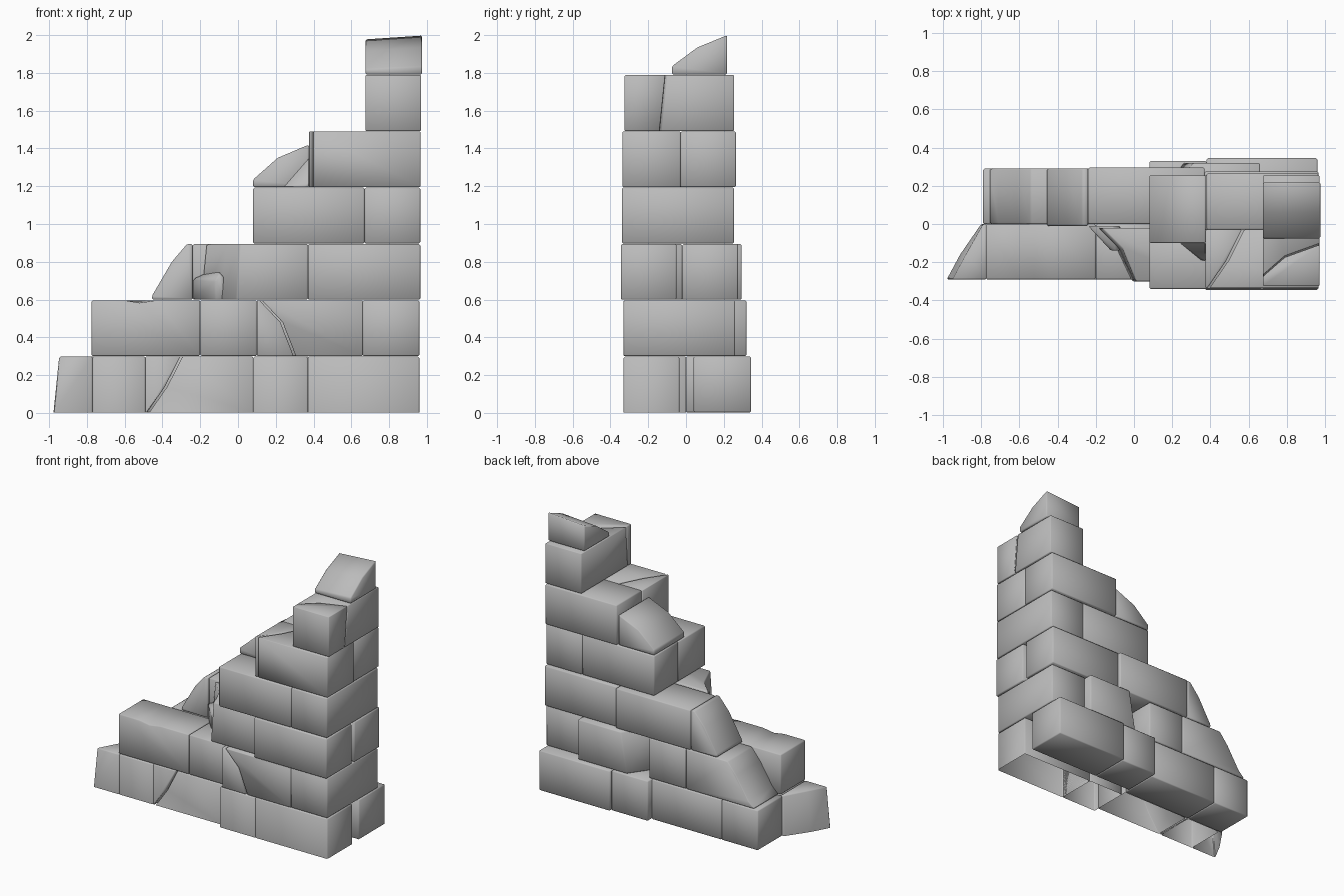
import bpy
import bmesh
from mathutils import Vector

cube = bpy.data.objects.get("Cube")
if cube:
    bpy.data.objects.remove(cube, do_unlink=True)

stone_mat = bpy.data.materials.new("grey stone")
stone_mat.use_nodes = True
GREY = (0.5, 0.5, 0.5, 1)
stone_mat.diffuse_color = GREY
bsdf = stone_mat.node_tree.nodes["Principled BSDF"]
bsdf.inputs["Base Color"].default_value = GREY
bsdf.inputs["Roughness"].default_value = 0.8

ROW = 0.298
AXES = {"xy": (0, 1, 2), "xz": (0, 2, 1), "yz": (1, 2, 0)}


def stone(name, plane, outline, lo, hi, far=None, bevel=0.007):
    """Extrude an outline along the axis across its plane; far reshapes the far end."""
    a, b, c = AXES[plane]
    bm = bmesh.new()
    rings = []
    for points, depth in ((outline, lo), (far or outline, hi)):
        ring = []
        for p in points:
            co = Vector()
            co[a], co[b], co[c] = p[0], p[1], depth
            ring.append(bm.verts.new(co))
        rings.append(ring)
    near, end = rings
    bm.faces.new(near)
    bm.faces.new(end)
    for i in range(len(near)):
        j = (i + 1) % len(near)
        bm.faces.new((near[i], near[j], end[j], end[i]))
    bmesh.ops.recalc_face_normals(bm, faces=bm.faces)
    # The front bricks of the bottom row are hollow underneath
    if name.startswith("base_front"):
        under = [f for f in bm.faces if max(v.co.z for v in f.verts) < 0.01]
        bmesh.ops.delete(bm, geom=under, context="FACES")
    mesh = bpy.data.meshes.new(name)
    bm.to_mesh(mesh)
    bm.free()
    mesh.materials.append(stone_mat)
    obj = bpy.data.objects.new(name, mesh)
    bpy.context.collection.objects.link(obj)
    mod = obj.modifiers.new("worn edges", "BEVEL")
    mod.width = bevel
    mod.segments = 1
    mod.limit_method = "ANGLE"
    bpy.ops.object.select_all(action="DESELECT")
    obj.select_set(True)
    bpy.context.view_layer.objects.active = obj
    bpy.ops.object.modifier_apply(modifier=mod.name)
    bpy.ops.object.shade_smooth_by_angle(angle=0.9)


def z(row):
    return row * ROW + 0.003


def brick(name, row, x0, x1, y0, y1):
    stone(name, "xy", [(x0, y0), (x1, y0), (x1, y1), (x0, y1)], z(row), (row + 1) * ROW)


def cracked(name, plane, left, crack, right, lo, hi):
    """Two halves of a block parted by a thin crack; left and right end the outline."""
    gap = 0.006
    stone(name + "_left", plane, left + [(u - gap, v) for u, v in crack], lo, hi, bevel=0.004)
    stone(name + "_right", plane, right + [(u + gap, v) for u, v in crack], lo, hi, bevel=0.004)


# Whole bricks: row, x range, y range
for name, row, *box in [
    ("base_front_short", 0, -0.77, -0.49, -0.29, 0.0),
    ("base_front_middle", 0, 0.08, 0.37, -0.33, -0.035),
    ("base_front_end", 0, 0.37, 0.96, -0.33, -0.035),
    ("base_back_end", 0, 0.38, 0.96, 0.04, 0.345),
    ("base_back_middle", 0, 0.08, 0.38, 0.04, 0.33),
    ("base_back_long", 0, -0.49, 0.08, 0.0, 0.29),
    ("base_back_short", 0, -0.79, -0.49, 0.0, 0.29),
    ("second_front_middle", 1, -0.2, 0.1, -0.29, 0.0),
    ("second_end", 1, 0.66, 0.96, -0.33, 0.26),
    ("second_back_middle", 1, -0.2, 0.1, 0.0, 0.29),
    ("third_front_end", 2, 0.37, 0.965, -0.345, -0.05),
    ("third_back_end", 2, 0.37, 0.965, -0.02, 0.275),
    ("third_back_long", 2, -0.24, 0.37, 0.0, 0.295),
    ("fourth_front", 3, 0.08, 0.67, -0.34, -0.03),
    ("fourth_back", 3, 0.08, 0.67, -0.03, 0.255),
    ("fourth_end", 3, 0.67, 0.965, -0.34, 0.255),
    ("fifth_back", 4, 0.38, 0.965, -0.03, 0.265),
]:
    brick(name, row, *box)

# Bottom row: broken left end and a cracked long brick
stone("base_front_broken_end", "xy",
      [(-0.98, -0.29), (-0.77, -0.29), (-0.77, 0), (-0.8, 0), (-0.91, -0.16)], z(0), ROW,
      far=[(-0.95, -0.29), (-0.77, -0.29), (-0.77, 0), (-0.79, 0), (-0.88, -0.16)])
cracked("base_front_cracked", "xz", [(-0.49, ROW), (-0.49, z(0))],
        [(-0.475, z(0)), (-0.38, 0.14), (-0.3, ROW)],
        [(0.08, ROW), (0.08, z(0))], -0.29, 0.0)

# Second row: chipped front, cracked brick, sloping and diagonal breaks at the back
top = 2 * ROW
stone("second_chipped_front", "xz",
      [(-0.775, z(1)), (-0.2, z(1)), (-0.2, top), (-0.43, top), (-0.52, top - 0.014),
       (-0.6, top), (-0.775, top)], -0.29, 0.0,
      far=[(-0.775, z(1)), (-0.2, z(1)), (-0.2, top), (-0.43, top), (-0.52, top),
           (-0.6, top), (-0.775, top)])
cracked("second_cracked", "xz", [(0.1, top), (0.1, z(1))],
        [(0.3, z(1)), (0.23, 0.48), (0.12, top)],
        [(0.66, top), (0.66, z(1))], -0.33, -0.03)
stone("second_back_diagonal", "xy",
      [(0.66, 0.0), (0.66, 0.32), (0.26, 0.32), (0.14, 0.15), (0.1, 0.0)], z(1), top,
      far=[(0.66, 0.0), (0.66, 0.32), (0.31, 0.32), (0.18, 0.15), (0.1, 0.0)])
stone("second_back_slope", "xz",
      [(-0.76, z(1)), (-0.2, z(1)), (-0.2, top), (-0.54, top), (-0.61, 0.51), (-0.71, 0.35)],
      0.0, 0.29)

# Third row: diagonal front break, loose shard and sloping back end
top = 3 * ROW
stone("third_front_broken", "xy",
      [(-0.01, -0.3), (0.37, -0.3), (0.37, -0.02), (-0.2, -0.02), (-0.09, -0.13)], z(2), top,
      far=[(0.01, -0.3), (0.37, -0.3), (0.37, -0.02), (-0.17, -0.02), (-0.06, -0.13)])
stone("third_shard", "xz",
      [(-0.12, z(2)), (-0.07, z(2)), (-0.075, 0.72), (-0.1, 0.74), (-0.12, 0.7)], -0.14, -0.01,
      far=[(-0.24, z(2)), (-0.07, z(2)), (-0.075, 0.72), (-0.11, 0.77), (-0.24, 0.71)])
stone("third_back_slope", "xz",
      [(-0.455, z(2)), (-0.24, z(2)), (-0.24, top), (-0.27, top), (-0.35, 0.8), (-0.455, 0.62)],
      -0.01, 0.29)

# Fifth row: cracked front brick, broken wedge and the rubble leaning on it
top = 5 * ROW
cracked("fifth_cracked", "xy", [(0.375, -0.03), (0.375, -0.335)],
        [(0.39, -0.335), (0.49, -0.19), (0.57, -0.03)],
        [(0.965, -0.03), (0.965, -0.335)], z(4), top)
stone("fifth_wedge", "xz",
      [(0.08, z(4)), (0.375, z(4)), (0.375, 1.42), (0.21, 1.35), (0.08, 1.235)], -0.1, 0.255)
stone("fifth_rubble", "xz",
      [(0.35, z(4)), (0.375, z(4)), (0.375, 1.22)], -0.19, -0.1,
      far=[(0.24, z(4)), (0.375, z(4)), (0.375, 1.35)], bevel=0.003)

# Sixth row: single upright block split by a crack
CRACK = [(0.675, -0.27), (0.79, -0.17), (0.97, -0.105)]
CRACK_LOW = [(0.675, -0.29), (0.79, -0.2), (0.97, -0.135)]


def split(side, shift, ends):
    low, high = ([(u, v + shift) for u, v in c] for c in (CRACK_LOW, CRACK))
    stone("sixth_block_" + side, "xy", ends + low, z(5), 6 * ROW, far=ends + high, bevel=0.004)


split("front", -0.004, [(0.97, -0.325), (0.675, -0.325)])
split("back", 0.004, [(0.97, 0.255), (0.675, 0.255)])

# Top: broken capstone rising to the back
stone("broken_capstone", "yz",
      [(-0.075, z(6)), (0.218, z(6)), (0.218, 1.98), (0.06, 1.915), (-0.075, 1.82)], 0.675, 0.975,
      far=[(-0.075, z(6)), (0.218, z(6)), (0.218, 2.0), (0.06, 1.935), (-0.075, 1.835)])
